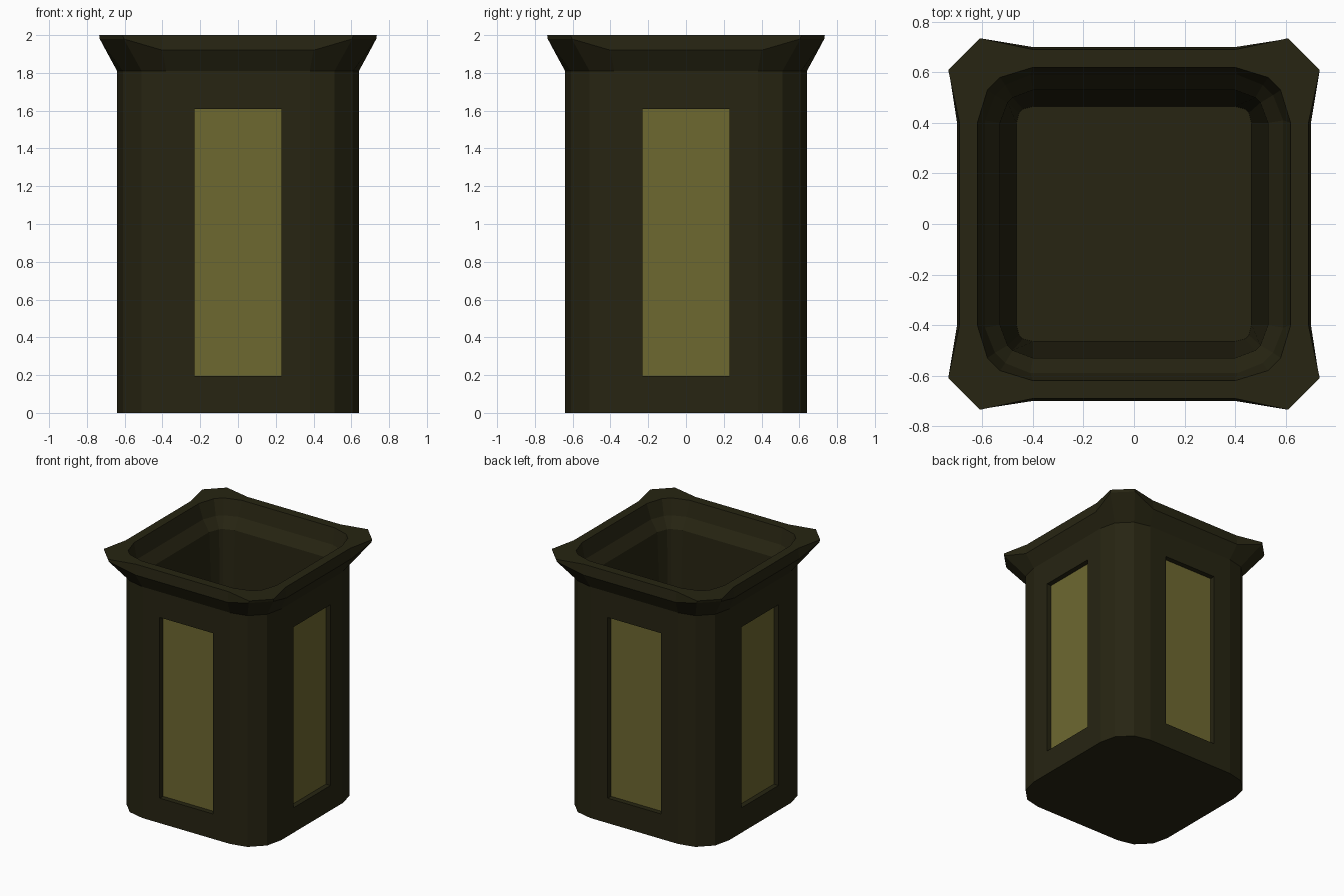
import bpy, bmesh
from mathutils import Matrix, Vector
from math import pi

if "Cube" in bpy.data.objects:
    bpy.data.objects.remove(bpy.data.objects["Cube"])


def material(name, rgb):
    m = bpy.data.materials.new(name)
    m.diffuse_color = (*rgb, 1)
    m.use_nodes = True
    m.node_tree.nodes["Principled BSDF"].inputs["Base Color"].default_value = m.diffuse_color
    return m


dark = material("dark olive", (0.020, 0.018, 0.006))
tan = material("tan panel", (0.155, 0.138, 0.030))


def ring(bm, side, corner):
    """Chamfered square loop of 16 points from one side point and one corner point (a, b, z)."""
    a, b, z = side
    c, d, h = corner
    quarter = [(-c, -d, h), (-a, -b, z), (a, -b, z), (c, -d, h)]
    return [bm.verts.new(Matrix.Rotation(k * pi / 2, 3, 'Z') @ Vector(p))
            for k in range(4) for p in quarter]


def bridge(bm, lo, hi, skip=()):
    n = len(lo)
    for i in range(n):
        if i % 4 not in skip:
            bm.faces.new((lo[i], lo[(i + 1) % n], hi[(i + 1) % n], hi[i]))


def finish(bm, name, mats):
    bmesh.ops.recalc_face_normals(bm, faces=bm.faces)
    me = bpy.data.meshes.new(name)
    bm.to_mesh(me)
    bm.free()
    for m in mats:
        me.materials.append(m)
    ob = bpy.data.objects.new(name, me)
    bpy.context.collection.objects.link(ob)
    return ob


# Bin shell: outer wall, flared rim with horned corners, inner wall and floor
profile = [
    ((0.38, 0.64, 0.0), (0.51, 0.61, 0.0)),
    ((0.38, 0.64, 1.81), (0.51, 0.61, 1.81)),
    ((0.40, 0.70, 1.92), (0.605, 0.732, 1.98)),
    ((0.40, 0.69, 2.0), (0.61, 0.735, 2.0)),
    ((0.40, 0.62, 2.0), (0.53, 0.58, 2.0)),
    ((0.41, 0.59, 1.88), (0.51, 0.55, 1.88)),
    ((0.40, 0.53, 1.80), (0.48, 0.50, 1.80)),
    ((0.40, 0.465, 0.2), (0.44, 0.455, 0.2)),
]
bm = bmesh.new()
loops = [ring(bm, s, c) for s, c in profile]
bridge(bm, loops[0], loops[1], skip=(1,))
for lo, hi in zip(loops[1:], loops[2:]):
    bridge(bm, lo, hi)
bm.faces.new(loops[0])
bm.faces.new(loops[-1])

# Recessed openings in the four flat sides
W, Z0, Z1, DEPTH = 0.23, 0.195, 1.61, 0.04
for k in range(4):
    rot = Matrix.Rotation(k * pi / 2, 3, 'Z')
    i = 4 * k + 1
    outer = [loops[0][i], loops[0][i + 1], loops[1][i + 1], loops[1][i]]
    corners = [(-W, Z0), (W, Z0), (W, Z1), (-W, Z1)]
    edge = [bm.verts.new(rot @ Vector((x, -0.64, z))) for x, z in corners]
    back = [bm.verts.new(rot @ Vector((x, -0.64 + DEPTH, z))) for x, z in corners]
    bridge_pairs = ((outer, edge), (edge, back))
    for lo, hi in bridge_pairs:
        for j in range(4):
            bm.faces.new((lo[j], lo[(j + 1) % 4], hi[(j + 1) % 4], hi[j]))
    # Tan panel at the back of the opening
    bm.faces.new(back).material_index = 1
finish(bm, "bin_body", [dark, tan])
